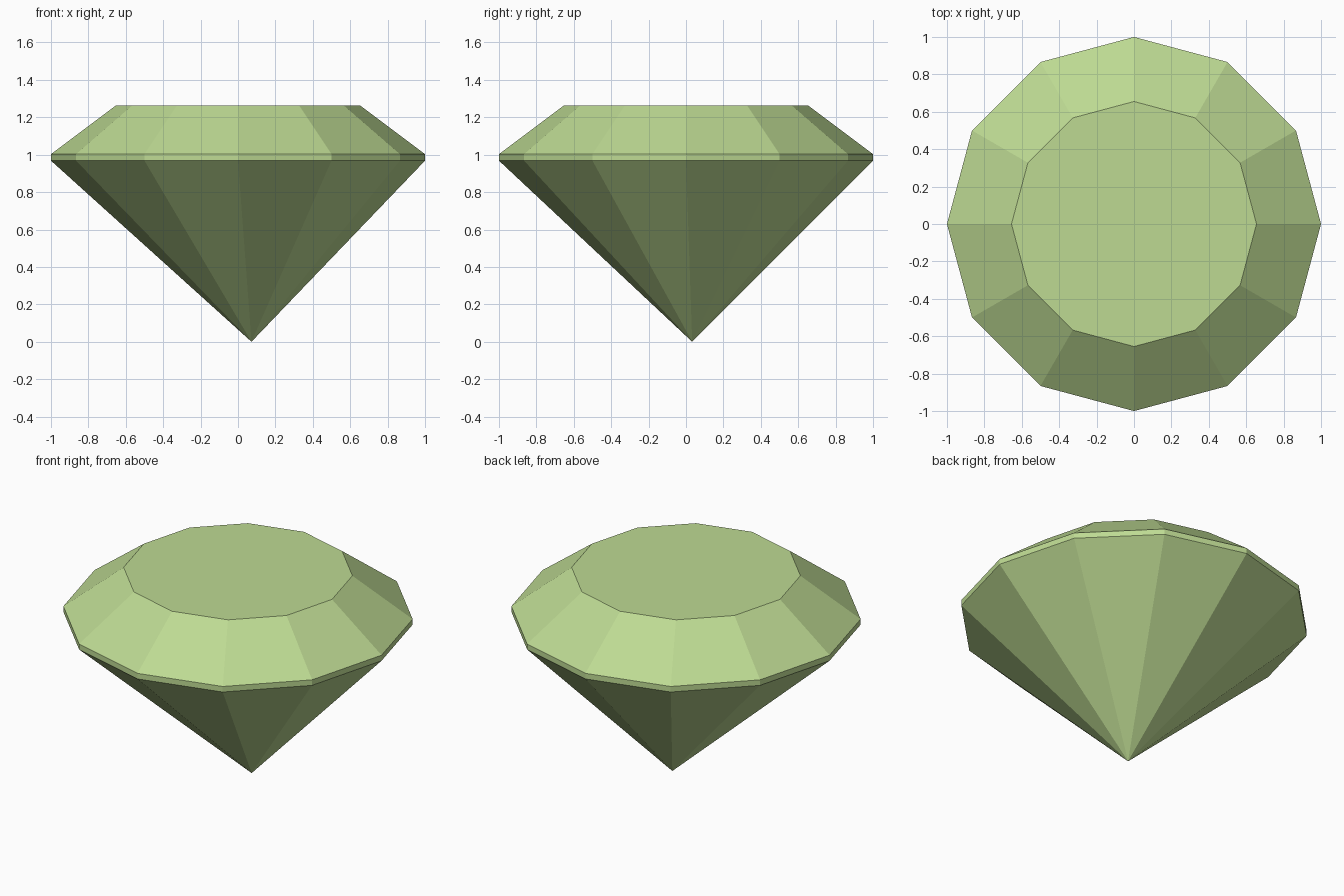
import bpy, bmesh
from math import cos, sin, tau

if "Cube" in bpy.data.objects:
    bpy.data.objects.remove(bpy.data.objects["Cube"])

SIDES = 12


def ring(bm, radius, z):
    return [bm.verts.new((radius * cos(tau * i / SIDES), radius * sin(tau * i / SIDES), z))
            for i in range(SIDES)]


def bridge(bm, low, high):
    for i in range(SIDES):
        j = (i + 1) % SIDES
        bm.faces.new((low[i], low[j], high[j], high[i]))


bm = bmesh.new()

# Girdle band and crown, closed by the flat table
girdle_low = ring(bm, 1.0, 0.968)
girdle_high = ring(bm, 1.0, 1.003)
table = ring(bm, 0.655, 1.262)
bridge(bm, girdle_low, girdle_high)
bridge(bm, girdle_high, table)
bm.faces.new(table)

# Pavilion facets meeting at a slightly off-centre point
tip = bm.verts.new((0.072, 0.033, 0.0))
for i in range(SIDES):
    bm.faces.new((tip, girdle_low[(i + 1) % SIDES], girdle_low[i]))

bmesh.ops.recalc_face_normals(bm, faces=bm.faces)
mesh = bpy.data.meshes.new("cut_gem")
bm.to_mesh(mesh)
bm.free()

# Pale green stone
green = bpy.data.materials.new("green_stone")
green.diffuse_color = (0.51, 0.70, 0.29, 1.0)
green.use_nodes = True
green.node_tree.nodes["Principled BSDF"].inputs["Base Color"].default_value = green.diffuse_color
mesh.materials.append(green)

gem = bpy.data.objects.new("cut_gem", mesh)
bpy.context.collection.objects.link(gem)
